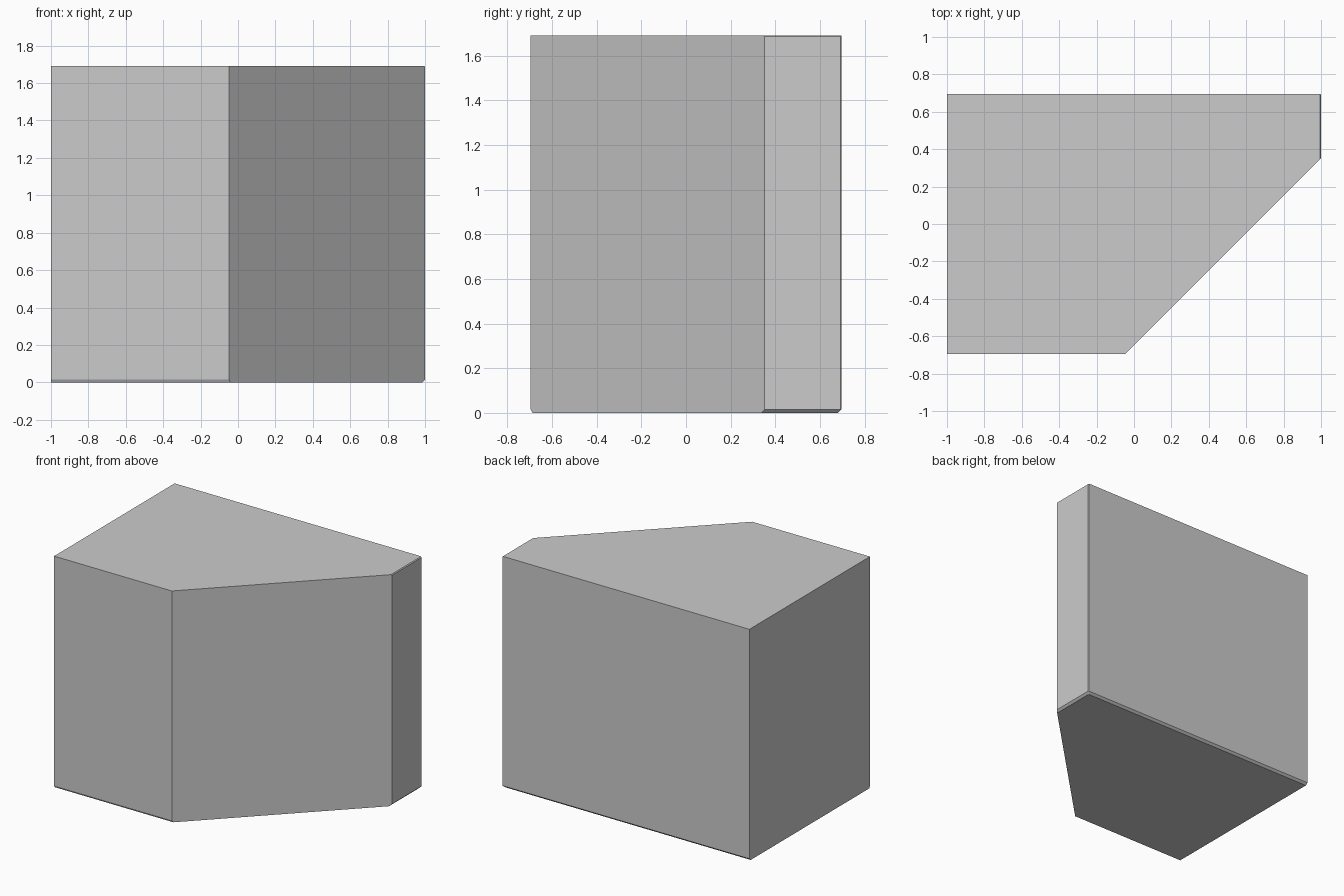
import bpy, bmesh

if "Cube" in bpy.data.objects:
    bpy.data.objects.remove(bpy.data.objects["Cube"])

H = 1.692


def outline(front, right, back, corner):
    """Cut-corner footprint; arguments are insets of each side."""
    x, y0, y1 = 1 - right, -0.696 + front, 0.696 - back
    shift = 0.648  # diagonal face: y = x - shift
    return [(-1, y0), (y0 + shift, y0), (x, x - shift),
            (x, y1 - corner), (x - corner, y1), (-1, y1)]


# Cabinet body: lofted rings with fine chamfers at the foot and right rim
rings = [
    (0.0, outline(0.008, 0.015, 0.016, 0.004)),
    (0.015, outline(0, 0, 0, 0.004)),
    (H - 0.005, outline(0, 0, 0, 0.004)),
    (H, outline(0, 0.006, 0, 0.004)),
]
bm = bmesh.new()
loops = [[bm.verts.new((x, y, z)) for x, y in pts] for z, pts in rings]
for a, b in zip(loops, loops[1:]):
    for i in range(len(a)):
        j = (i + 1) % len(a)
        bm.faces.new((a[i], a[j], b[j], b[i]))
bm.faces.new(loops[0][::-1])
bm.faces.new(loops[-1])
bmesh.ops.recalc_face_normals(bm, faces=bm.faces)
mesh = bpy.data.meshes.new("corner_cabinet_body")
bm.to_mesh(mesh)
bm.free()
bpy.context.collection.objects.link(bpy.data.objects.new("corner_cabinet_body", mesh))
